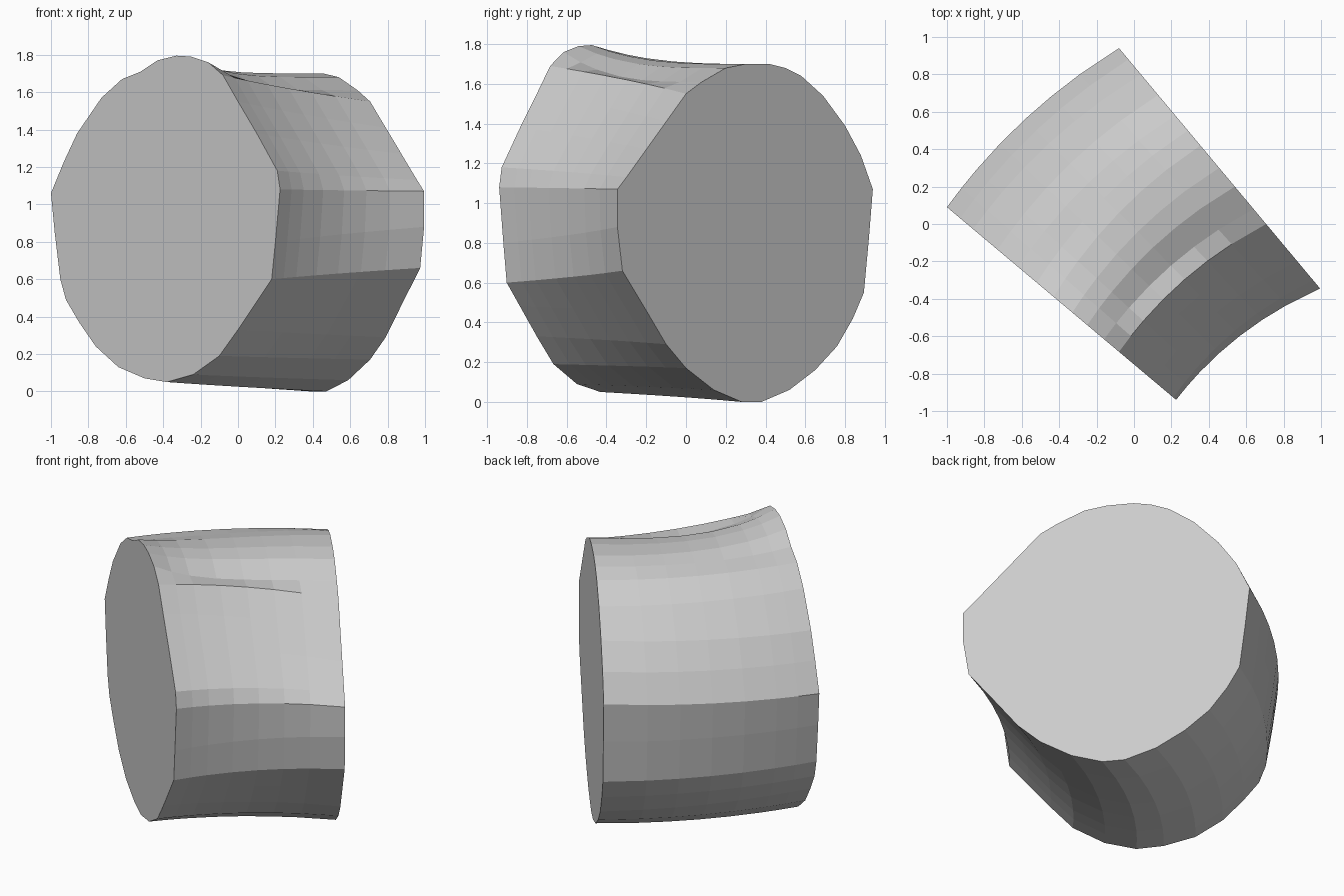
import bpy, bmesh
from mathutils import Vector

# Front cut outline as (x, z), clockwise from the upper left corner
front = [(-1, 1.06), (-.93, 1.23), (-.86, 1.38), (-.73, 1.57), (-.62, 1.67), (-.52, 1.71),
         (-.43, 1.77), (-.33, 1.795), (-.25, 1.79), (-.16, 1.76), (-.08, 1.69), (0, 1.55),
         (.1, 1.38), (.21, 1.18), (.225, 1.08), (.2, .8), (.18, .6), (.1, .48), (0, .33),
         (-.1, .19), (-.24, .09), (-.38, .05), (-.5, .07), (-.64, .13), (-.76, .24),
         (-.85, .37), (-.92, .49), (-.95, .6), (-.98, .85)]

# Back cut outline as (y, z), matching the front point by point
back = [(.94, 1.07), (.88, 1.24), (.8, 1.39), (.69, 1.54), (.58, 1.64), (.5, 1.68),
        (.42, 1.70), (.30, 1.70), (.2, 1.68), (.08, 1.61), (0, 1.55), (-.1, 1.41),
        (-.2, 1.27), (-.30, 1.13), (-.345, 1.07), (-.345, .88), (-.32, .66), (-.2, .46),
        (-.1, .29), (0, .17), (.14, .06), (.28, 0), (.38, 0), (.52, .06), (.65, .16),
        (.76, .28), (.84, .42), (.895, .55), (.92, .82)]


def on_front(x, z):
    return Vector((x, .09 - (x + 1) * 1.03 / 1.225, z))


def on_back(y, z):
    return Vector((-.08 + (.94 - y) * 1.075 / 1.285, y, z))


# Bent trunk lofted between the two flat cuts, with a lip at the front top
bend = Vector((-.68, .73, 0))
bm = bmesh.new()
rings = []
for t in (0, .1, .2, .35, .5, .65, .8, 1):
    ring = []
    for f, b in zip(front, back):
        p = on_front(*f).lerp(on_back(*b), t)
        w = 1 - (1 - t) ** 4 if f[1] > 1.7 else t
        p.z = f[1] + (b[1] - f[1]) * w
        p += bend * (.25 * t * (1 - t))
        ring.append(bm.verts.new(p))
    rings.append(ring)

n = len(front)
for a, b in zip(rings, rings[1:]):
    for i in range(n):
        j = (i + 1) % n
        bm.faces.new((a[i], a[j], b[j], b[i]))

# Flat end cuts
bm.faces.new(rings[0])
bm.faces.new(rings[-1])
bmesh.ops.recalc_face_normals(bm, faces=bm.faces)

mesh = bpy.data.meshes.new("trunk_segment")
bm.to_mesh(mesh)
bm.free()
bpy.context.collection.objects.link(bpy.data.objects.new("trunk_segment", mesh))
